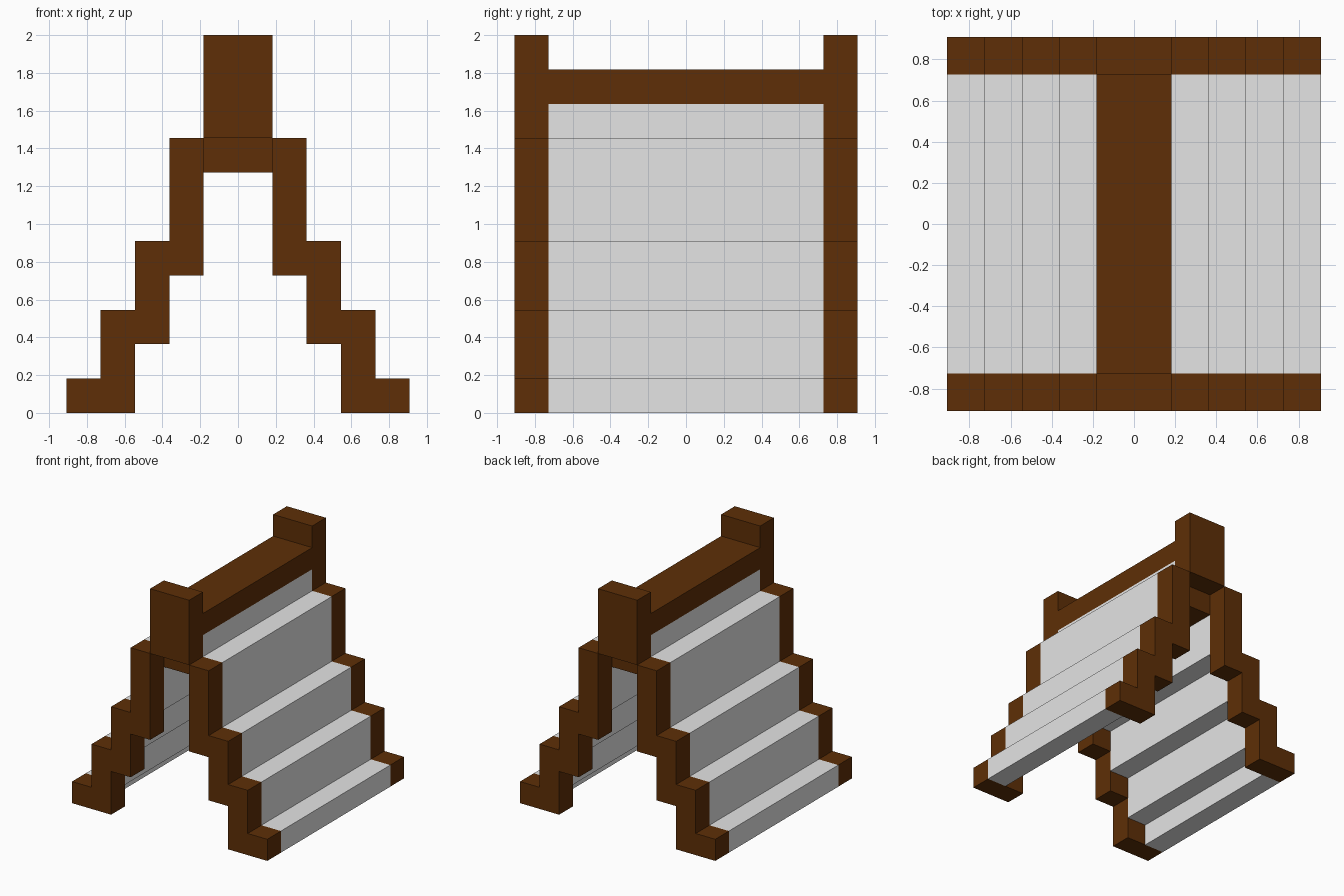
import bpy, bmesh

if "Cube" in bpy.data.objects:
    bpy.data.objects.remove(bpy.data.objects["Cube"])

U = 2 / 11  # block unit of the stepped design


def material(name, rgb):
    m = bpy.data.materials.new(name)
    m.diffuse_color = (*rgb, 1)
    m.use_nodes = True
    m.node_tree.nodes["Principled BSDF"].inputs["Base Color"].default_value = m.diffuse_color
    return m


wood = material("dark wood", (0.112, 0.028, 0.002))
cloth = material("grey cloth", (0.78, 0.78, 0.78))


def extrude(name, profile, y0, y1, mat):
    """Extrude an x/z outline (in block units) from y0 to y1."""
    bm = bmesh.new()
    face = bm.faces.new([bm.verts.new((x * U, y0 * U, z * U)) for x, z in profile])
    out = bmesh.ops.extrude_face_region(bm, geom=[face])
    verts = [g for g in out["geom"] if isinstance(g, bmesh.types.BMVert)]
    bmesh.ops.translate(bm, verts=verts, vec=(0, (y1 - y0) * U, 0))
    bmesh.ops.recalc_face_normals(bm, faces=bm.faces)
    mesh = bpy.data.meshes.new(name)
    bm.to_mesh(mesh)
    bm.free()
    mesh.materials.append(mat)
    ob = bpy.data.objects.new(name, mesh)
    bpy.context.collection.objects.link(ob)


def bar(name, x0, x1, z0, z1, y0, y1, mat):
    extrude(name, [(x0, z0), (x1, z0), (x1, z1), (x0, z1)], y0, y1, mat)


# stepped leg outline on the right side
leg = [(1, 8), (2, 8), (2, 5), (3, 5), (3, 3), (4, 3), (4, 1), (5, 1),
       (5, 0), (3, 0), (3, 2), (2, 2), (2, 4), (1, 4)]

# end frames: two stepped legs and a tall post
for end, y in (("front", -5), ("back", 4)):
    for side, s in (("left", -1), ("right", 1)):
        extrude(f"{end}_{side}_leg", [(s * x, z) for x, z in leg], y, y + 1, wood)
    bar(f"{end}_post", -1, 1, 8, 11, y, y + 1, wood)

# cloth steps between the frames, each touching the next at its edge
for side, s in (("left", -1), ("right", 1)):
    for i, (x, z0, z1) in enumerate([(4, 0, 1), (3, 1, 3), (2, 3, 5), (1, 5, 8)]):
        bar(f"{side}_cloth_step_{i + 1}", s * x, s * (x + 1), z0, z1, -4, 4, cloth)

# ridge: inner beam, cloth band, top beam
bar("lower_ridge_beam", -1, 1, 7, 8, -4, 4, wood)
bar("ridge_cloth", -1, 1, 8, 9, -4, 4, cloth)
bar("upper_ridge_beam", -1, 1, 9, 10, -4, 4, wood)
